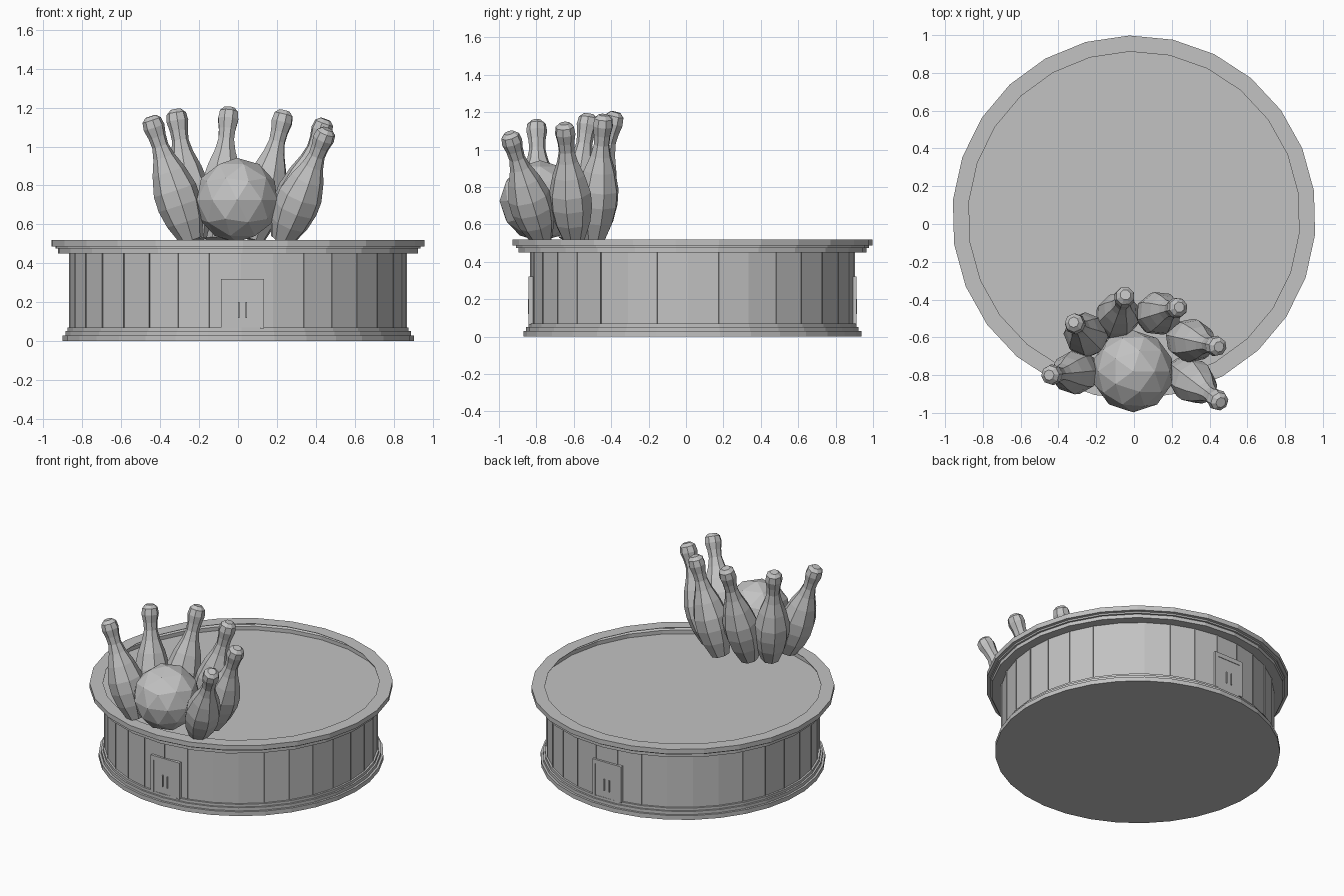
import bpy, bmesh, math
from mathutils import Vector, Matrix

cube = bpy.data.objects.get("Cube")
if cube:
    bpy.data.objects.remove(cube)

GREY = (0.54, 0.54, 0.54, 1)
grey = bpy.data.materials.new("plain_grey")
grey.use_nodes = True
grey.diffuse_color = GREY
grey.node_tree.nodes["Principled BSDF"].inputs["Base Color"].default_value = GREY

CY = 0.035  # building centre on y


def finish(name, bm):
    mesh = bpy.data.meshes.new(name)
    bmesh.ops.recalc_face_normals(bm, faces=bm.faces)
    bm.to_mesh(mesh)
    bm.free()
    mesh.materials.append(grey)
    obj = bpy.data.objects.new(name, mesh)
    bpy.context.collection.objects.link(obj)
    return obj


def lathe(profile, sides, turn=0.0):
    """Closed solid of revolution from (radius, height) points, capped at both ends."""
    bm = bmesh.new()
    rings = []
    for r, z in profile:
        angles = [math.radians(turn) + math.tau * i / sides for i in range(sides)]
        rings.append([bm.verts.new((r * math.cos(a), r * math.sin(a), z)) for a in angles])
    for low, high in zip(rings, rings[1:]):
        for i in range(sides):
            j = (i + 1) % sides
            bm.faces.new((low[i], low[j], high[j], high[i]))
    bm.faces.new(rings[0][::-1])
    bm.faces.new(rings[-1])
    return bm


def box(name, centre, size):
    bm = bmesh.new()
    bmesh.ops.create_cube(bm, size=1)
    bmesh.ops.scale(bm, vec=size, verts=bm.verts)
    bmesh.ops.translate(bm, vec=centre, verts=bm.verts)
    return finish(name, bm)


# Stepped plinth
plinth = finish("plinth", lathe([(0.905, 0), (0.905, 0.03), (0.89, 0.03), (0.89, 0.052),
                                 (0.878, 0.052), (0.878, 0.07)], 33, -78))
plinth.location.y = CY

# Drum wall with a shallow inset panel on every side
bm = lathe([(0.87, 0.065), (0.87, 0.452)], 33, -78)
panels = [f for f in bm.faces if len(f.verts) == 4]
bmesh.ops.inset_individual(bm, faces=panels, thickness=0.005, depth=0)
bmesh.ops.inset_individual(bm, faces=panels, thickness=0.001, depth=-0.005)
wall = finish("wall", bm)
wall.location.y = CY

# Roof tray: stepped cornice, overhanging flat lip and a deck deep below it
roof = finish("roof", lathe([(0.93, 0.45), (0.93, 0.475), (0.943, 0.475), (0.943, 0.487),
                             (0.963, 0.487), (0.963, 0.52), (0.878, 0.52), (0.878, 0.517),
                             (0.955, 0.517), (0.955, 0.49), (0.926, 0.48), (0.926, 0.454)],
                            26, 91.5))
roof.location.y = CY

# Matching double doors at front and back
for side, place in ((-1, "front"), (1, "back")):
    y = CY + side * 0.865
    x = -0.023 * side
    box(place + "_door_leaves", (x, y, 0.18), (0.18, 0.014, 0.22))
    for s in (-1, 1):
        box(place + "_door_jamb", (x + s * 0.1, y, 0.19), (0.022, 0.022, 0.25))
        box(place + "_door_handle", (x + s * 0.019, y + side * 0.009, 0.16), (0.006, 0.012, 0.08))
    box(place + "_door_header", (x, y, 0.305), (0.222, 0.022, 0.03))

# Faceted ball
bm = bmesh.new()
bmesh.ops.create_icosphere(bm, subdivisions=2, radius=0.217)
ball = finish("ball", bm)
ball.location = (-0.005, -0.78, 0.725)

# Pins fanned out around the ball: (base x, base y), (tip x, y, z)
PIN = [(0.06, 0), (0.098, 0.1), (0.115, 0.19), (0.114, 0.27), (0.088, 0.37), (0.057, 0.45),
       (0.043, 0.51), (0.046, 0.56), (0.056, 0.61), (0.05, 0.65), (0.028, 0.67)]
pins = [((-0.24, -0.78), (-0.45, -0.8, 1.155)),
        ((-0.22, -0.62), (-0.32, -0.52, 1.19)),
        ((-0.11, -0.545), (-0.045, -0.375, 1.2)),
        ((0.075, -0.49), (0.24, -0.44, 1.185)),
        ((0.225, -0.6), (0.45, -0.65, 1.14)),
        ((0.23, -0.77), (0.46, -0.945, 1.09))]
for foot, tip in pins:
    base, top = Vector((*foot, 0.52)), Vector(tip)
    axis = top - base
    bm = lathe(PIN, 8)
    bmesh.ops.scale(bm, vec=(1, 1, axis.length / PIN[-1][1]), verts=bm.verts)
    pin = finish("pin", bm)
    turn = axis.to_track_quat("Z", "Y").to_matrix().to_4x4()
    pin.matrix_world = Matrix.Translation(base) @ turn
